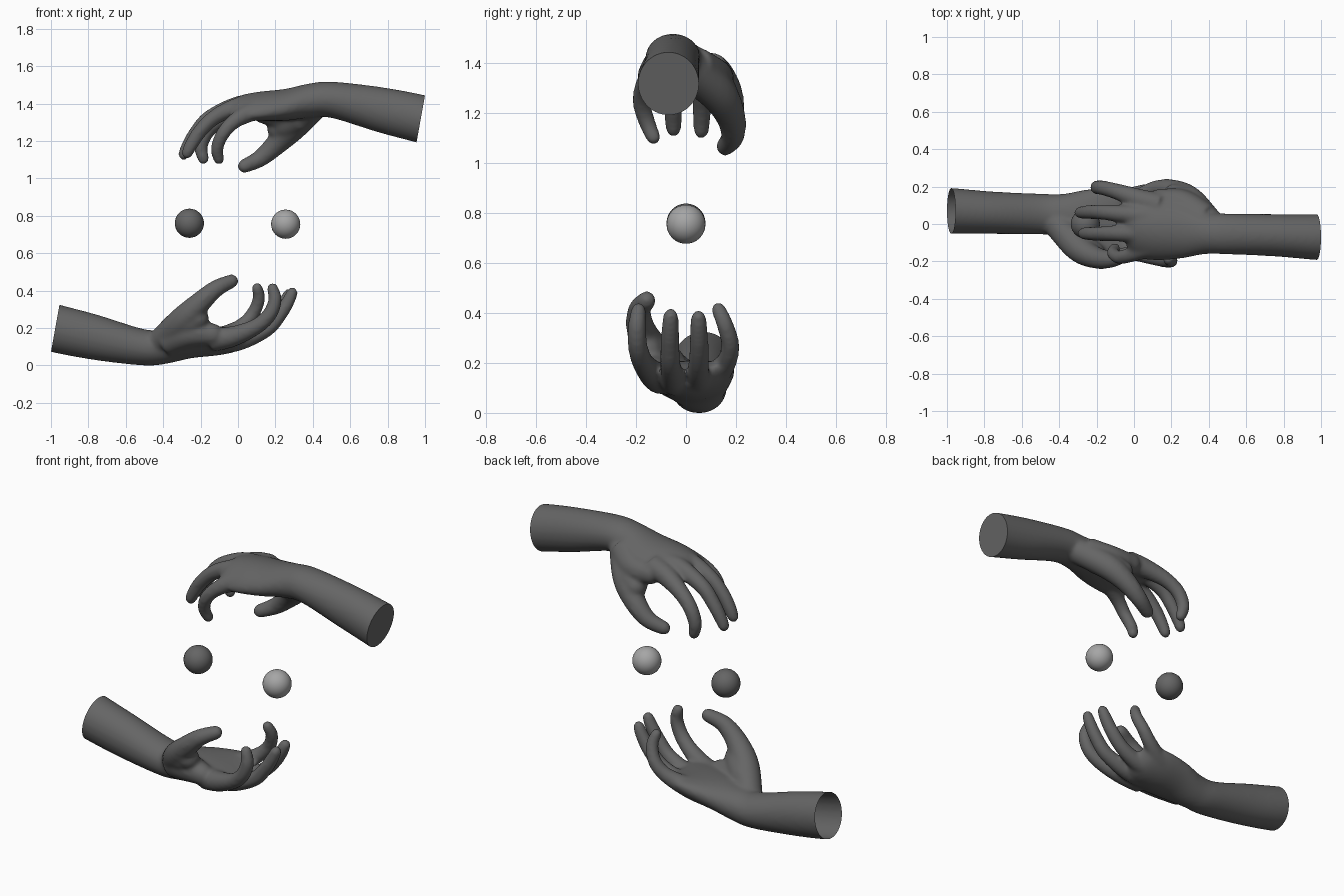
import bpy, bmesh, math
from mathutils import Vector

if "Cube" in bpy.data.objects:
    bpy.data.objects.remove(bpy.data.objects["Cube"])


def material(name, v):
    m = bpy.data.materials.new(name)
    m.diffuse_color = (v, v, v, 1)
    m.use_nodes = True
    m.node_tree.nodes["Principled BSDF"].inputs["Base Color"].default_value = m.diffuse_color
    return m


dark = material("dark grey", 0.13)
light = material("light grey", 0.38)


def spline(pts, steps=6):
    """Catmull-Rom interpolation of tuples of any length."""
    out = []
    for i in range(len(pts) - 1):
        a, b, c, d = pts[max(i - 1, 0)], pts[i], pts[i + 1], pts[min(i + 2, len(pts) - 1)]
        for s in range(steps):
            t = s / steps
            out.append([0.5 * (2 * q + (r - p) * t + (2 * p - 5 * q + 4 * r - w) * t * t
                               + (3 * q - p - 3 * r + w) * t ** 3)
                        for p, q, r, w in zip(a, b, c, d)])
    return out + [list(pts[-1])]


def skin_rings(bm, rings):
    """Join rings of coordinates into one closed tube."""
    loops = [[bm.verts.new(co) for co in ring] for ring in rings]
    n = len(loops[0])
    for a, b in zip(loops, loops[1:]):
        for i in range(n):
            bm.faces.new((a[i], a[(i + 1) % n], b[(i + 1) % n], b[i]))
    bm.faces.new(loops[0][::-1])
    bm.faces.new(loops[-1])


def finger(bm, pts, n=20):
    """Round tube through (x, y, z, radius) points, with a domed tip."""
    path = spline(pts)
    tip, r = Vector(path[-1][:3]), path[-1][3]
    direction = (tip - Vector(path[-2][:3])).normalized()
    for k in range(1, 6):
        a = k / 5 * math.radians(80)
        path.append([*(tip + direction * r * math.sin(a)), r * math.cos(a)])
    rings = []
    for i, p in enumerate(path):
        t = (Vector(path[min(i + 1, len(path) - 1)][:3]) - Vector(path[max(i - 1, 0)][:3])).normalized()
        u = t.cross(Vector((0, 1, 0))).normalized()
        v = t.cross(u)
        rings.append([Vector(p[:3]) + p[3] * (u * math.cos(2 * math.pi * j / n) + v * math.sin(2 * math.pi * j / n))
                      for j in range(n)])
    skin_rings(bm, rings)


def forearm_and_palm(bm, sections, n=40):
    """Elliptical sections (x, y, z, half width, half height, arch across the knuckles)."""
    rings = []
    for x, y, z, ry, rz, arch in spline(sections):
        ring = []
        for j in range(n):
            c, s = math.cos(2 * math.pi * j / n), math.sin(2 * math.pi * j / n)
            ring.append((x, y + ry * c, z + rz * s - arch * c * c * (0.6 if c > 0 else 1)))
        rings.append(ring)
    skin_rings(bm, rings)


bm = bmesh.new()
forearm_and_palm(bm, [
    (1.08, -0.07, 1.285, 0.126, 0.136, 0), (0.97, -0.07, 1.319, 0.122, 0.132, 0),
    (0.75, -0.06, 1.368, 0.113, 0.122, 0), (0.50, -0.053, 1.420, 0.109, 0.097, 0),
    (0.38, -0.048, 1.415, 0.113, 0.092, 0.005), (0.25, -0.030, 1.393, 0.155, 0.085, 0.02),
    (0.11, -0.022, 1.386, 0.172, 0.077, 0.04), (0.01, -0.012, 1.382, 0.163, 0.060, 0.05),
    (-0.04, -0.005, 1.375, 0.120, 0.032, 0.04)])
# thumb, then the web of flesh between thumb and palm
finger(bm, [(0.41, 0.00, 1.39, 0.075), (0.30, 0.125, 1.28, 0.075), (0.21, 0.178, 1.188, 0.060),
            (0.12, 0.187, 1.108, 0.047), (0.035, 0.157, 1.066, 0.038)])
finger(bm, [(0.38, 0.03, 1.39, 0.08), (0.26, 0.105, 1.345, 0.08), (0.14, 0.13, 1.35, 0.060)])
finger(bm, [(0.34, 0.07, 1.33, 0.08), (0.26, 0.13, 1.285, 0.075), (0.215, 0.155, 1.265, 0.06)])
# index, middle, ring and little finger
finger(bm, [(0.14, 0.10, 1.38, 0.065), (0.03, 0.132, 1.362, 0.056), (-0.09, 0.173, 1.313, 0.044),
            (-0.165, 0.193, 1.25, 0.040), (-0.198, 0.196, 1.17, 0.037), (-0.185, 0.190, 1.105, 0.031)])
finger(bm, [(0.12, 0.04, 1.40, 0.05), (0.0, 0.05, 1.39, 0.050), (-0.15, 0.062, 1.325, 0.042),
            (-0.22, 0.064, 1.25, 0.039), (-0.265, 0.063, 1.18, 0.036), (-0.29, 0.061, 1.128, 0.031)])
finger(bm, [(0.12, -0.04, 1.40, 0.05), (0.0, -0.048, 1.383, 0.050), (-0.12, -0.05, 1.33, 0.042),
            (-0.20, -0.052, 1.255, 0.039), (-0.25, -0.051, 1.18, 0.036), (-0.272, -0.050, 1.135, 0.031)])
finger(bm, [(0.16, -0.11, 1.38, 0.055), (0.07, -0.13, 1.355, 0.052), (-0.02, -0.165, 1.305, 0.041),
            (-0.08, -0.177, 1.24, 0.037), (-0.112, -0.155, 1.16, 0.034), (-0.102, -0.130, 1.102, 0.030)])
bmesh.ops.recalc_face_normals(bm, faces=bm.faces)
mesh = bpy.data.meshes.new("hand_form")
bm.to_mesh(mesh)
bm.free()

# fuse the overlapping forms into one soft skin
form = bpy.data.objects.new("hand_form", mesh)
bpy.context.collection.objects.link(form)
fuse = form.modifiers.new("fuse", 'REMESH')
fuse.mode, fuse.voxel_size = 'VOXEL', 0.01
soft = form.modifiers.new("soften", 'SMOOTH')
soft.factor, soft.iterations = 0.5, 14
bpy.context.view_layer.update()
skin = bpy.data.meshes.new_from_object(form.evaluated_get(bpy.context.evaluated_depsgraph_get()))
bpy.data.objects.remove(form)
height = max(v.co.z for v in skin.vertices)


def hand(name, inverted, capped):
    bm = bmesh.new()
    bm.from_mesh(skin)
    # slanted cut at the end of the forearm
    bmesh.ops.bisect_plane(bm, geom=bm.verts[:] + bm.edges[:] + bm.faces[:], clear_outer=True,
                           plane_co=(1.0, 0, 1.445), plane_no=(0.25, 0, -0.045))
    if capped:
        bmesh.ops.holes_fill(bm, edges=[e for e in bm.edges if e.is_boundary], sides=0)
    if inverted:
        for v in bm.verts:
            v.co = (-v.co.x, -v.co.y, height - v.co.z)
        bmesh.ops.reverse_faces(bm, faces=bm.faces)
    me = bpy.data.meshes.new(name)
    bm.to_mesh(me)
    bm.free()
    finish(me, name, dark)


def finish(me, name, mat):
    ob = bpy.data.objects.new(name, me)
    bpy.context.collection.objects.link(ob)
    me.materials.clear()
    me.materials.append(mat)
    bpy.ops.object.select_all(action='DESELECT')
    ob.select_set(True)
    bpy.context.view_layer.objects.active = ob
    bpy.ops.object.shade_smooth_by_angle(angle=math.radians(50))
    return ob


def ball(name, x, z, mat):
    bm = bmesh.new()
    bmesh.ops.create_uvsphere(bm, u_segments=32, v_segments=16, radius=0.078)
    me = bpy.data.meshes.new(name)
    bm.to_mesh(me)
    bm.free()
    finish(me, name, mat).location = (x, 0, z)


hand("upper_hand", False, True)
hand("lower_hand", True, False)
ball("dark_ball", -0.26, 0.760, dark)
ball("light_ball", 0.255, 0.755, light)
